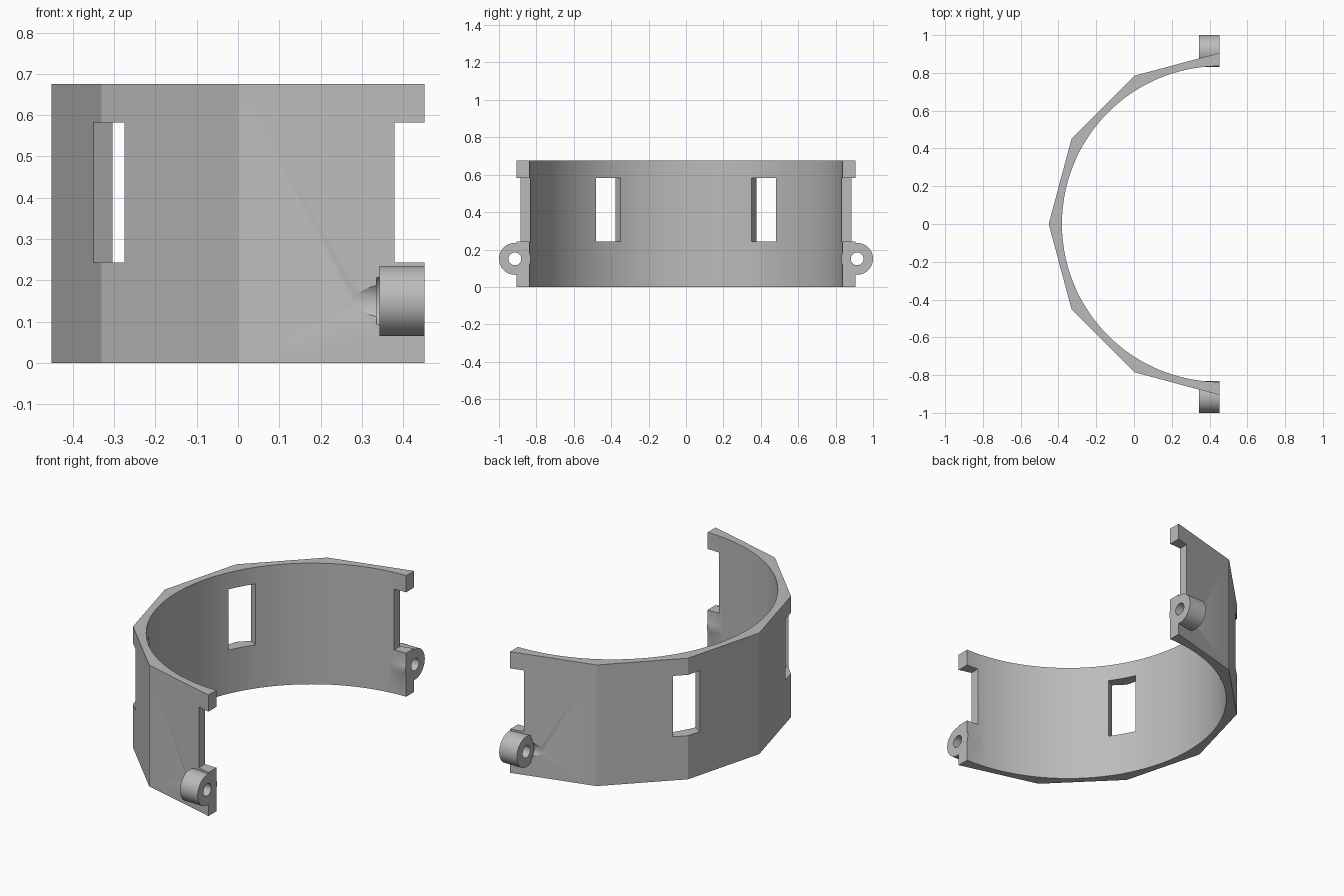
import bpy, bmesh
from math import sin, cos, pi, radians
from mathutils import Matrix

default = bpy.data.objects.get("Cube")
if default:
    bpy.data.objects.remove(default, do_unlink=True)

CENTRE_X, END_X = 0.4545, 0.4515     # ring centre and flat cut end
OUTER, INNER, HEIGHT = 0.906, 0.836, 0.675
EAR_Y, EAR_Z, EAR_R = 0.915, 0.15, 0.085

grey = bpy.data.materials.new("plain grey")
grey.use_nodes = True
grey.diffuse_color = (0.5, 0.5, 0.5, 1)
grey.node_tree.nodes["Principled BSDF"].inputs["Base Color"].default_value = grey.diffuse_color


def make_object(name, bm):
    bmesh.ops.recalc_face_normals(bm, faces=bm.faces)
    mesh = bpy.data.meshes.new(name)
    bm.to_mesh(mesh)
    bm.free()
    mesh.materials.append(grey)
    obj = bpy.data.objects.new(name, mesh)
    bpy.context.collection.objects.link(obj)
    return obj


def rod(name, x0, x1, y, radius):
    """Cylinder along x at ear height."""
    bm = bmesh.new()
    place = Matrix.Translation(((x0 + x1) / 2, y, EAR_Z)) @ Matrix.Rotation(pi / 2, 4, "Y")
    bmesh.ops.create_cone(bm, cap_ends=True, segments=48, radius1=radius,
                          radius2=radius, depth=x1 - x0, matrix=place)
    return make_object(name, bm)


def box(name, size, centre, angle=0):
    """Box placed relative to the ring centre, then swung about it."""
    bm = bmesh.new()
    place = (Matrix.Translation((CENTRE_X, 0, 0)) @ Matrix.Rotation(radians(angle), 4, "Z")
             @ Matrix.Translation(centre) @ Matrix.Diagonal((*size, 1)))
    bmesh.ops.create_cube(bm, size=1, matrix=place)
    return make_object(name, bm)


def combine(target, tool, operation):
    tool.hide_render = True
    mod = target.modifiers.new(operation.lower(), "BOOLEAN")
    mod.operation, mod.solver, mod.object = operation, "EXACT", tool
    bpy.context.view_layer.objects.active = target
    bpy.ops.object.modifier_apply(modifier=mod.name)
    bpy.data.objects.remove(tool, do_unlink=True)


def arc(radius, steps):
    """Half circle on the -x side, run on by a sixth at both ends."""
    extra = steps // 6
    return [(CENTRE_X - radius * sin(pi * i / steps), -radius * cos(pi * i / steps))
            for i in range(-extra, steps + extra + 1)]


# Ring wall: faceted outside, round inside, overlong until trimmed
bm = bmesh.new()
outline = arc(OUTER, 6) + arc(INNER, 72)[::-1]
low, high = [[bm.verts.new((x, y, z)) for x, y in outline] for z in (0, HEIGHT)]
bm.faces.new(low)
bm.faces.new(high)
for i in range(len(outline)):
    bm.faces.new((low[i - 1], low[i], high[i], high[i - 1]))
band = make_object("half_ring_clamp", bm)

# Bolt ears, each with a recess and groove behind it and a hole through it
for side in (-1, 1):
    y = side * EAR_Y
    combine(band, rod("driver_groove", 0.1, 0.39, y, 0.056), "DIFFERENCE")
    combine(band, rod("head_recess", 0.336, 0.4, y, 0.07), "DIFFERENCE")
    combine(band, rod("bolt_ear", 0.343, 0.55, y, EAR_R), "UNION")
    combine(band, rod("bolt_hole", 0.3, 0.7, y, 0.034), "DIFFERENCE")

# Windows in the wall and half windows at the ends
for angle in (-90, -30, 30, 90):
    combine(band, box("window_cutter", (0.4, 0.15, 0.339), (-0.87, 0, 0.4125), angle),
            "DIFFERENCE")

# Flat trim of both ends
combine(band, box("end_trim", (2, 4, 3), (1 + END_X - CENTRE_X, 0, 0.3)), "DIFFERENCE")

bpy.ops.object.select_all(action="DESELECT")
band.select_set(True)
bpy.context.view_layer.objects.active = band
bpy.ops.object.shade_smooth_by_angle(angle=radians(20))
